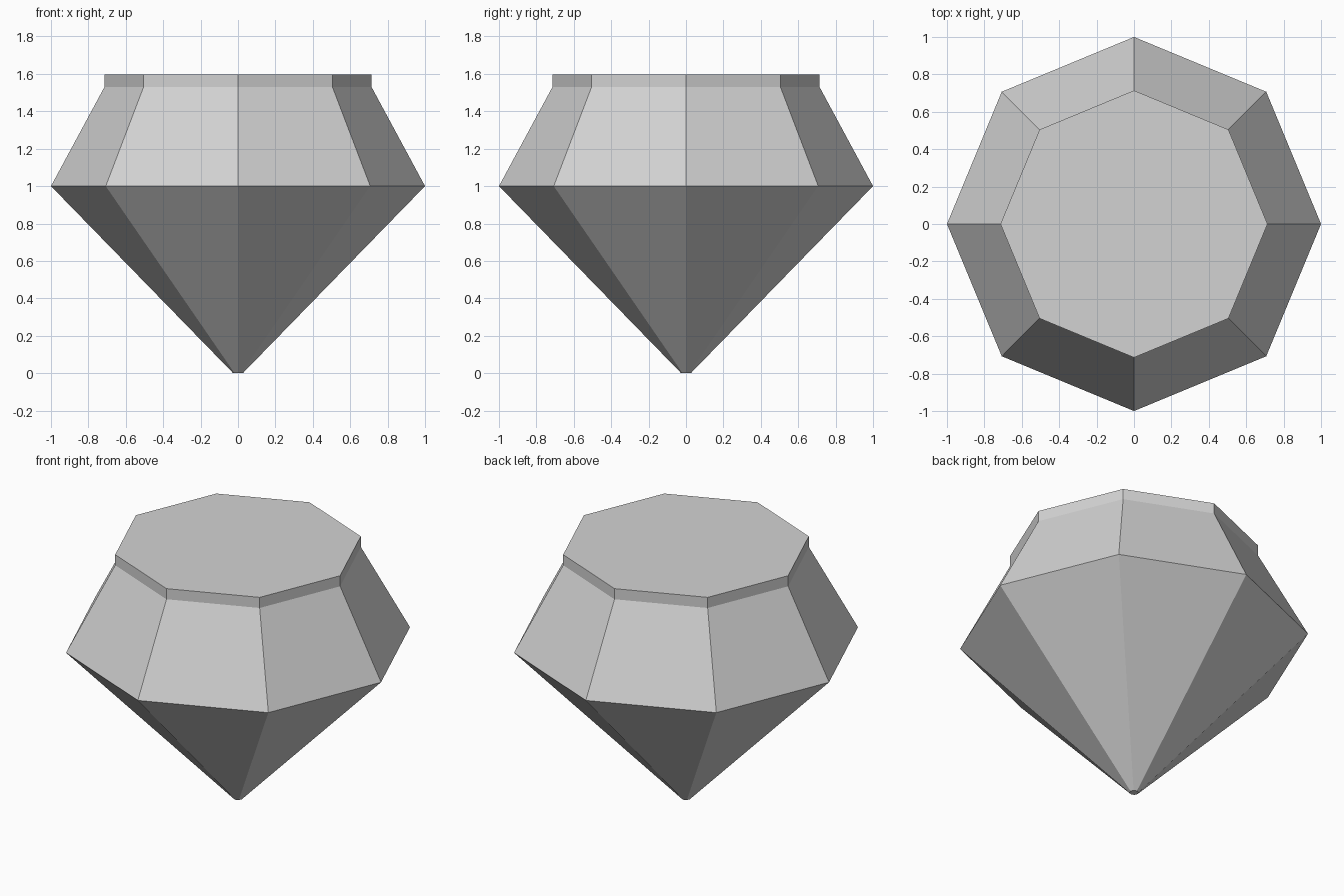
import bpy, bmesh, math

if "Cube" in bpy.data.objects:
    bpy.data.objects.remove(bpy.data.objects["Cube"])

SIDES = 8
# (radius, height) from the blunt tip up to the flat table
PROFILE = [(0.026, 0.0), (1.0, 1.0), (0.714, 1.53), (0.714, 1.597)]

stone = bpy.data.materials.new("light grey")
stone.diffuse_color = (0.65, 0.65, 0.65, 1)
stone.use_nodes = True
stone.node_tree.nodes["Principled BSDF"].inputs["Base Color"].default_value = stone.diffuse_color

bm = bmesh.new()
rings = []
for r, z in PROFILE:
    rings.append([bm.verts.new((r * math.cos(i * math.tau / SIDES),
                                r * math.sin(i * math.tau / SIDES), z))
                  for i in range(SIDES)])

# facets between rings: pavilion, crown, table rim
for low, high in zip(rings, rings[1:]):
    for i in range(SIDES):
        j = (i + 1) % SIDES
        bm.faces.new((low[i], low[j], high[j], high[i]))

# flat tip and table
bm.faces.new(rings[0][::-1])
bm.faces.new(rings[-1])
bmesh.ops.recalc_face_normals(bm, faces=bm.faces)

mesh = bpy.data.meshes.new("cut_gem")
bm.to_mesh(mesh)
bm.free()
mesh.materials.append(stone)
bpy.context.collection.objects.link(bpy.data.objects.new("cut_gem", mesh))
